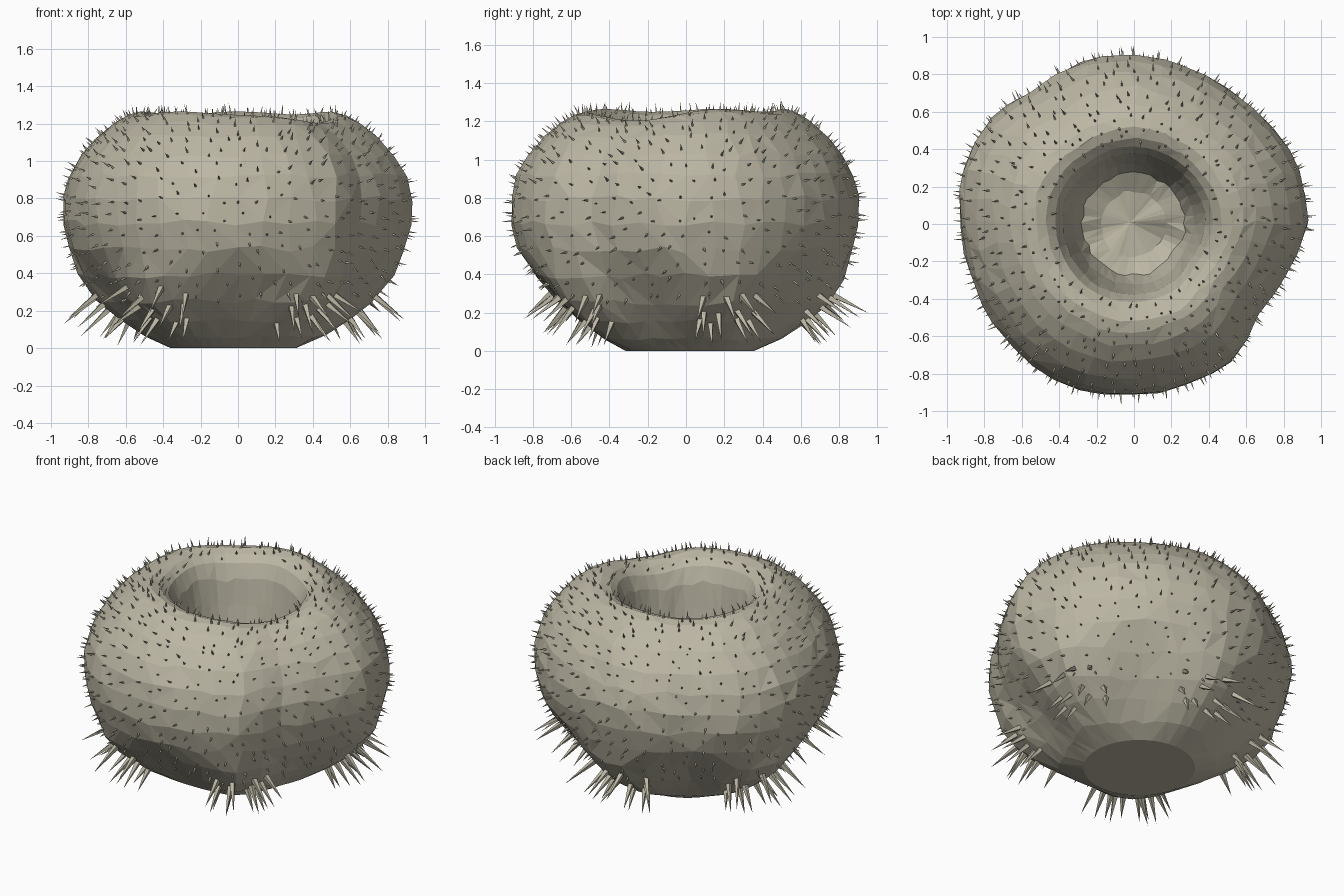
import bpy, bmesh, math, random
from mathutils import Vector

random.seed(5)
if "Cube" in bpy.data.objects:
    bpy.data.objects.remove(bpy.data.objects["Cube"])

# One stone-like colour for the whole model
stone = bpy.data.materials.new("pale stone")
stone.use_nodes = True
COLOR = (0.5, 0.47, 0.37, 1)
stone.diffuse_color = COLOR
stone.node_tree.nodes["Principled BSDF"].inputs["Base Color"].default_value = COLOR

# Lobed outline, one radius every 18 degrees from +x
OUTLINE = [.925, .925, .895, .875, .88, .9, .905, .885, .945, .96,
           .92, .91, .915, .93, .925, .91, .9, .895, .815, .85]
# Outer wall (radius, height) from the foot to the rim
WALL = [(.335, 0), (.46, .06), (.58, .15), (.69, .25), (.8, .39), (.87, .53),
        (.905, .67), (.905, .8), (.875, .92), (.815, 1.03), (.73, 1.13),
        (.64, 1.205), (.57, 1.245), (.515, 1.258), (.46, 1.24), (.415, 1.2)]
# Inner bowl continuing from the rim
BOWL = [(.375, 1.11), (.35, .95), (.32, .78), (.275, .63), (.17, .58)]
PROFILE = WALL + BOWL
RIM = len(WALL) - 1
SEGMENTS = 40


def outline(angle):
    u = (angle / math.tau * len(OUTLINE)) % len(OUTLINE)
    i = int(u)
    a, b = OUTLINE[i], OUTLINE[(i + 1) % len(OUTLINE)]
    return (a + (b - a) * (u - i)) / .9


def surface(angle, t):
    """Point on the shell; t counts along the profile."""
    i = min(int(t), len(PROFILE) - 2)
    f = t - i
    r = PROFILE[i][0] * (1 - f) + PROFILE[i + 1][0] * f
    z = PROFILE[i][1] * (1 - f) + PROFILE[i + 1][1] * f
    # The outline fades towards the foot and the bowl
    weight = min(1, t / 4) * (1 - .5 * min(1, max(0, t - 10) / 5))
    r *= 1 + weight * (outline(angle) - 1)
    # Lobes bulge out low down
    wave = math.cos(5 * angle - math.pi / 2)
    r *= 1 + .08 * wave * math.sin(math.pi * min(t, 5) / 5)
    # The crest ripples and dips beside the dent
    if t > 9:
        dip = max(0, math.cos(angle + math.radians(38))) ** 6
        z += (.008 * wave - .055 * dip) * min(1, (t - 9) / 4)
    # The foot sits slightly off centre
    shift = max(0, 1 - t / 4)
    return Vector((r * math.cos(angle) - .025 * shift,
                   r * math.sin(angle) + .02 * shift, z))


def normal(angle, t):
    e = .12
    across = surface(angle + e, t) - surface(angle - e, t)
    along = surface(angle, min(t + .5, RIM)) - surface(angle, max(t - .5, 0))
    return across.cross(along).normalized()


def finish(bm, name):
    mesh = bpy.data.meshes.new(name)
    bm.to_mesh(mesh)
    bm.free()
    mesh.materials.append(stone)
    obj = bpy.data.objects.new(name, mesh)
    bpy.context.collection.objects.link(obj)


def add_spike(bm, base, direction, length, radius):
    side = direction.orthogonal().normalized()
    other = direction.cross(side)
    root = base - direction * .015
    ring = [bm.verts.new(root + s * radius) for s in (side, other, -side, -other)]
    tip = bm.verts.new(base + direction * length)
    for k in range(4):
        bm.faces.new((ring[k], ring[(k + 1) % 4], tip))
    bm.faces.new(ring[::-1])


# Body: faceted shell with a flat foot and a hollow bowl
bm = bmesh.new()
rings = []
for j in range(len(PROFILE)):
    ring = []
    wobble = 0 if j in (0, RIM) else .22
    for k in range(SEGMENTS):
        a = math.tau * (k + random.uniform(-wobble, wobble)) / SEGMENTS
        t = j + random.uniform(-wobble, wobble) * .6
        point = surface(a, min(t, len(PROFILE) - 1))
        push = random.uniform(-.025, .025) * wobble
        ring.append(bm.verts.new(point + Vector((point.x, point.y, 0)) * push))
    rings.append(ring)
for low, high in zip(rings, rings[1:]):
    for k in range(SEGMENTS):
        n = (k + 1) % SEGMENTS
        quad = (low[k], low[n], high[n], high[k])
        if random.random() < .5:
            bm.faces.new(quad[:3])
            bm.faces.new((quad[0], quad[2], quad[3]))
        else:
            bm.faces.new((quad[0], quad[1], quad[3]))
            bm.faces.new(quad[1:])
bm.faces.new(rings[0][::-1])
centre = bm.verts.new((-.02, .01, .56))
for k in range(SEGMENTS):
    bm.faces.new((rings[-1][k], rings[-1][(k + 1) % SEGMENTS], centre))
finish(bm, "body_shell")

# Small spines: staggered rows over the outer wall, denser near the crest
bm = bmesh.new()
t = 3.2
row = 0
while t < RIM - .6:
    i = int(t)
    step = math.dist(PROFILE[i], PROFILE[i + 1])
    radius = PROFILE[i][0] + (PROFILE[i + 1][0] - PROFILE[i][0]) * (t - i)
    spacing = .135 - .004 * t
    count = int(math.tau * radius / spacing)
    for k in range(count):
        a = math.tau * (k + .5 * (row % 2) + random.uniform(-.35, .35)) / count
        s = t + random.uniform(-.03, .03) / step
        lean = Vector([random.uniform(-.2, .2) for _ in range(3)])
        direction = (normal(a, s) + lean).normalized()
        add_spike(bm, surface(a, s), direction, random.uniform(.025, .055), .0085)
    t += spacing * .85 / step
    row += 1
finish(bm, "small_spines")

# Large spines: five clusters low on the lobes, pointing out and down
bm = bmesh.new()
for lobe in range(5):
    middle = math.radians(18 + 72 * lobe)
    for level in (1.9, 2.6, 3.3):
        for k in range(4):
            a = middle + (k - 1.5) * .15 + random.uniform(-.05, .05)
            s = level + random.uniform(-.25, .25)
            lean = Vector([random.uniform(-.1, .1) for _ in range(3)])
            lean.z += .06
            direction = (normal(a, s) + lean).normalized()
            length = min(.2, .03 + .06 * s) + random.uniform(-.02, .02)
            add_spike(bm, surface(a, s), direction, length, .02)
finish(bm, "large_spines")
